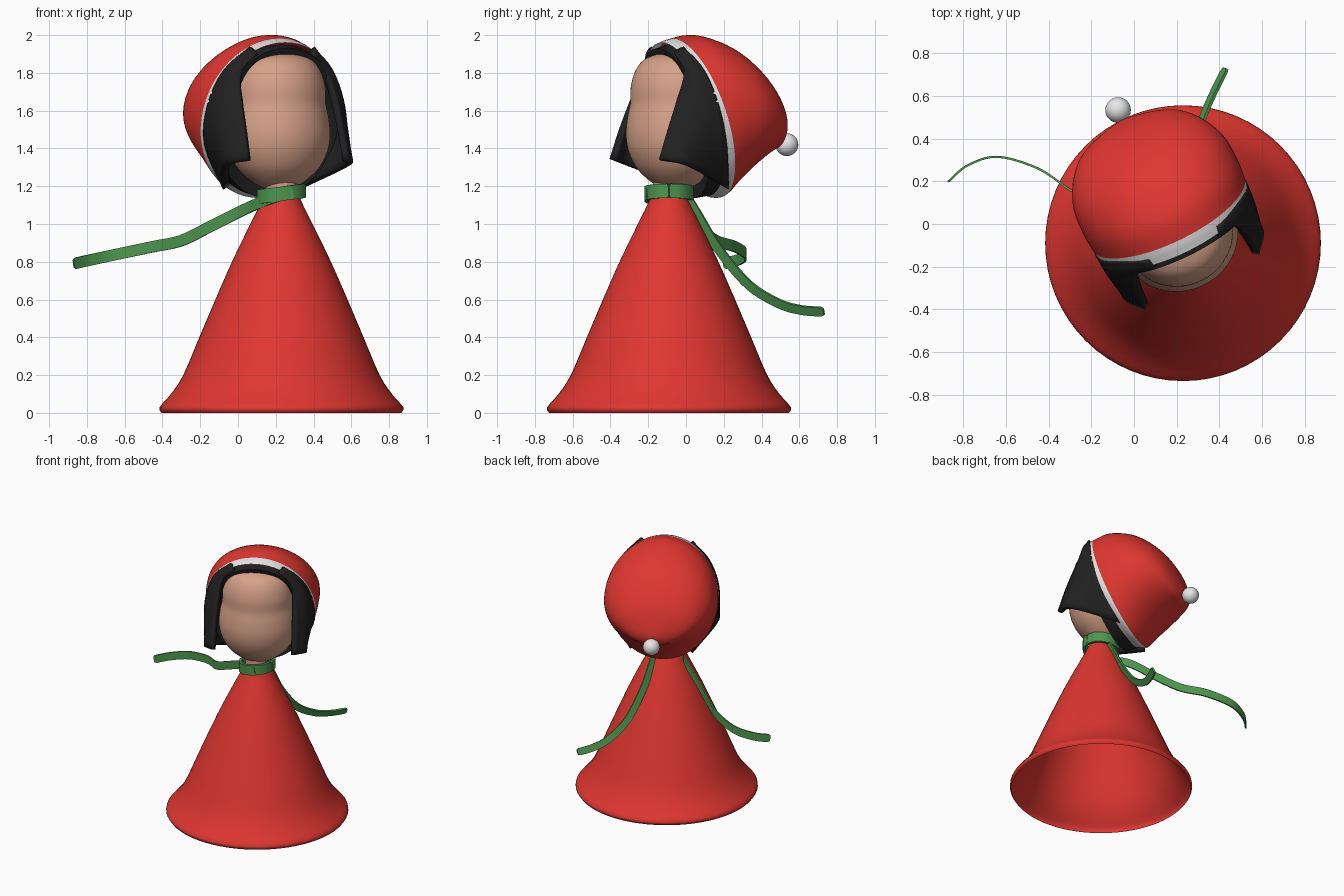
import bpy, bmesh, math
from mathutils import Vector, Matrix

if "Cube" in bpy.data.objects:
    bpy.data.objects.remove(bpy.data.objects["Cube"])


def mat(name, c):
    m = bpy.data.materials.new(name)
    m.diffuse_color = (*c, 1)
    m.use_nodes = True
    m.node_tree.nodes["Principled BSDF"].inputs["Base Color"].default_value = m.diffuse_color
    return m


RED = mat("red cloth", (0.74, 0.037, 0.030))
GREEN = mat("green scarf", (0.075, 0.31, 0.08))
SKIN = mat("skin", (0.68, 0.36, 0.25))
BLACK = mat("black hair", (0.015, 0.015, 0.015))
WHITE = mat("white trim", (0.80, 0.80, 0.80))

# Axis of the body, and the turned frame of the head
BODY = Matrix.Translation((0.23, -0.09, 0))
HEAD = BODY @ Matrix.Rotation(math.radians(26), 4, 'Z')


def spline(rows, n):
    """Catmull-Rom interpolation through tuples of numbers."""
    rows = [Vector(r) for r in rows]
    out = []
    for i in range(len(rows) - 1):
        p1, p2 = rows[i], rows[i + 1]
        p0 = rows[i - 1] if i else p1 * 2 - p2
        p3 = rows[i + 2] if i + 2 < len(rows) else p2 * 2 - p1
        for k in range(n):
            t = k / n
            out.append(0.5 * (2 * p1 + (p2 - p0) * t + (2 * p0 - 5 * p1 + 4 * p2 - p3) * t * t
                              + (3 * p1 - p0 - 3 * p2 + p3) * t ** 3))
    return out + [rows[-1]]


def loft(name, rings, mats, matrix, closed=True, caps=(False, False), rule=None, thick=0):
    """Skin a list of point rows into one smooth object."""
    bm = bmesh.new()
    vs = [[bm.verts.new(p) for p in r] for r in rings]
    n = len(vs[0])
    for j in range(len(vs) - 1):
        for i in range(n if closed else n - 1):
            k = (i + 1) % n
            f = bm.faces.new((vs[j][i], vs[j][k], vs[j + 1][k], vs[j + 1][i]))
            f.material_index = rule(j) if rule else 0
    if caps[0]:
        bm.faces.new(vs[0])
    if caps[1]:
        bm.faces.new(vs[-1]).material_index = rule(len(vs)) if rule else 0
    bmesh.ops.recalc_face_normals(bm, faces=bm.faces)
    me = bpy.data.meshes.new(name)
    bm.to_mesh(me)
    bm.free()
    ob = bpy.data.objects.new(name, me)
    bpy.context.collection.objects.link(ob)
    for m in mats:
        me.materials.append(m)
    ob.matrix_world = matrix
    if thick:
        s = ob.modifiers.new("thickness", 'SOLIDIFY')
        s.thickness, s.offset = thick, 0
    bpy.ops.object.select_all(action='DESELECT')
    bpy.context.view_layer.objects.active = ob
    ob.select_set(True)
    bpy.ops.object.shade_smooth_by_angle(angle=math.radians(50))
    return ob


def level_ring(z, rx, ry, cy=0, n=48):
    return [(rx * math.sin(a), cy + ry * math.cos(a), z)
            for a in (2 * math.pi * i / n for i in range(n))]


def tilted_ring(ty, tz, by, bz, hw, n=56):
    """Ellipse through a top and a bottom point (y, z) with half width hw."""
    cy, cz, uy, uz = (ty + by) / 2, (tz + bz) / 2, (ty - by) / 2, (tz - bz) / 2
    return [(hw * math.sin(a), cy + uy * math.cos(a), cz + uz * math.cos(a))
            for a in (2 * math.pi * i / n for i in range(n))]


# Dress: flared hollow cone, open at the bottom
dress = [(0, 0.635), (0.03, 0.645), (0.1, 0.585), (0.2, 0.52), (0.4, 0.435), (0.6, 0.35),
         (0.8, 0.262), (1.0, 0.165), (1.1, 0.115), (1.17, 0.085)]
loft("dress", [level_ring(z, r, r, n=64) for z, r in spline(dress, 3)], [RED], BODY,
     caps=(False, True))

# Neck and head, with a slight dip at eye height
loft("neck", [level_ring(1.1, 0.085, 0.085), level_ring(1.27, 0.085, 0.085)], [SKIN], HEAD)
head = [(1.185, 0.07), (1.22, 0.135), (1.29, 0.215), (1.38, 0.264), (1.47, 0.28), (1.56, 0.272),
        (1.64, 0.256), (1.73, 0.252), (1.82, 0.222), (1.88, 0.16), (1.92, 0.02)]
loft("head", [level_ring(z, r, r * 0.93, 0.04) for z, r in spline(head, 4)], [SKIN], HEAD,
     caps=(True, True))

# Hat: lofted bag leaning back, with a white band round the opening
hat = [(-0.045, 1.96, 0.225, 1.15, 0.385), (0.02, 1.982, 0.29, 1.14, 0.395),
       (0.15, 2.0, 0.35, 1.20, 0.402), (0.33, 1.94, 0.42, 1.27, 0.39),
       (0.48, 1.82, 0.50, 1.335, 0.335), (0.58, 1.68, 0.57, 1.38, 0.25),
       (0.625, 1.56, 0.615, 1.40, 0.14), (0.645, 1.48, 0.645, 1.45, 0.02)]
loft("hat", [tilted_ring(*r) for r in spline(hat, 5)], [RED, WHITE], HEAD,
     caps=(False, True), rule=lambda j: 1 if j < 5 else 0)

# Pompom
bpy.ops.mesh.primitive_uv_sphere_add(segments=24, ring_count=16, radius=0.06,
                                     location=HEAD @ Vector((0, 0.695, 1.42)))
pompom = bpy.context.object
pompom.name = "pompom"
pompom.data.materials.append(WHITE)
bpy.ops.object.shade_smooth()

# Hair: fringe filling the hat opening, lower at the nape
cap = [(0.0, 1.95, 0.26, 1.155, 0.378), (-0.065, 1.93, 0.14, 1.135, 0.355),
       (-0.055, 1.89, 0.15, 1.22, 0.29), (0.1, 1.75, 0.2, 1.4, 0.15)]
loft("hair_cap", [tilted_ring(*r) for r in cap], [BLACK], HEAD, caps=(False, True))

# Hair: side locks, rows from front edge to the hat band
lock = [((0.16, -0.04, 1.90), (0.17, -0.02, 1.92), (0.18, 0.0, 1.93)),
        ((0.245, -0.02, 1.80), (0.285, 0.0, 1.81), (0.305, 0.06, 1.80)),
        ((0.27, -0.08, 1.65), (0.35, 0.0, 1.65), (0.37, 0.11, 1.62)),
        ((0.28, -0.14, 1.50), (0.36, -0.03, 1.47), (0.36, 0.16, 1.42)),
        ((0.285, -0.195, 1.34), (0.35, -0.07, 1.31), (0.21, 0.24, 1.19))]
for side, label in ((-1, "left"), (1, "right")):
    rows = [spline([(side * x, y, z) for x, y, z in r], 5) for r in lock]
    cols = [spline(c, 4) for c in zip(*rows)]
    loft(label + "_hair_lock", cols, [BLACK], HEAD, closed=False, thick=0.035)


# Scarf: flat ribbon swept along a path, turned about its path by a twist
def ribbon(name, path, width, thick, twist=0.0):
    pts = spline(path, 8)
    rings = []
    for i, p in enumerate(pts):
        t = (pts[min(i + 1, len(pts) - 1)] - pts[max(i - 1, 0)]).normalized()
        side = t.cross(Vector((0, 0, 1))).normalized()
        up = side.cross(t)
        rot = Matrix.Rotation(twist, 3, t)
        s, u = rot @ side * thick / 2, rot @ up * width / 2
        end = min(i, len(pts) - 1 - i)
        u = u * (0.65 if end == 0 else 1)
        rings.append([p + s + u, p - s + u, p - s - u, p + s - u])
    loft(name, rings, [GREEN], Matrix.Identity(4), caps=(True, True))


loop = [(0.23 + 0.12 * math.cos(a), -0.09 + 0.12 * math.sin(a), 1.16 + 0.016 * math.cos(a))
        for a in (2 * math.pi * i / 12 for i in range(13))]
ribbon("scarf_loop", loop, 0.075, 0.02)
ribbon("scarf_tail_left",
       [(0.29, -0.205, 1.165), (0.2, -0.21, 1.145), (0.12, -0.14, 1.115), (0.02, -0.02, 1.07),
        (-0.15, 0.07, 0.985), (-0.3, 0.16, 0.912), (-0.45, 0.26, 0.88), (-0.64, 0.315, 0.84),
        (-0.78, 0.275, 0.81), (-0.87, 0.2, 0.79)], 0.06, 0.01)
ribbon("scarf_tail_right",
       [(0.25, 0.01, 1.13), (0.245, 0.06, 1.05), (0.25, 0.17, 0.87), (0.275, 0.33, 0.68),
        (0.32, 0.49, 0.58), (0.37, 0.61, 0.545), (0.43, 0.73, 0.535)], 0.052, 0.014, 0.45)
